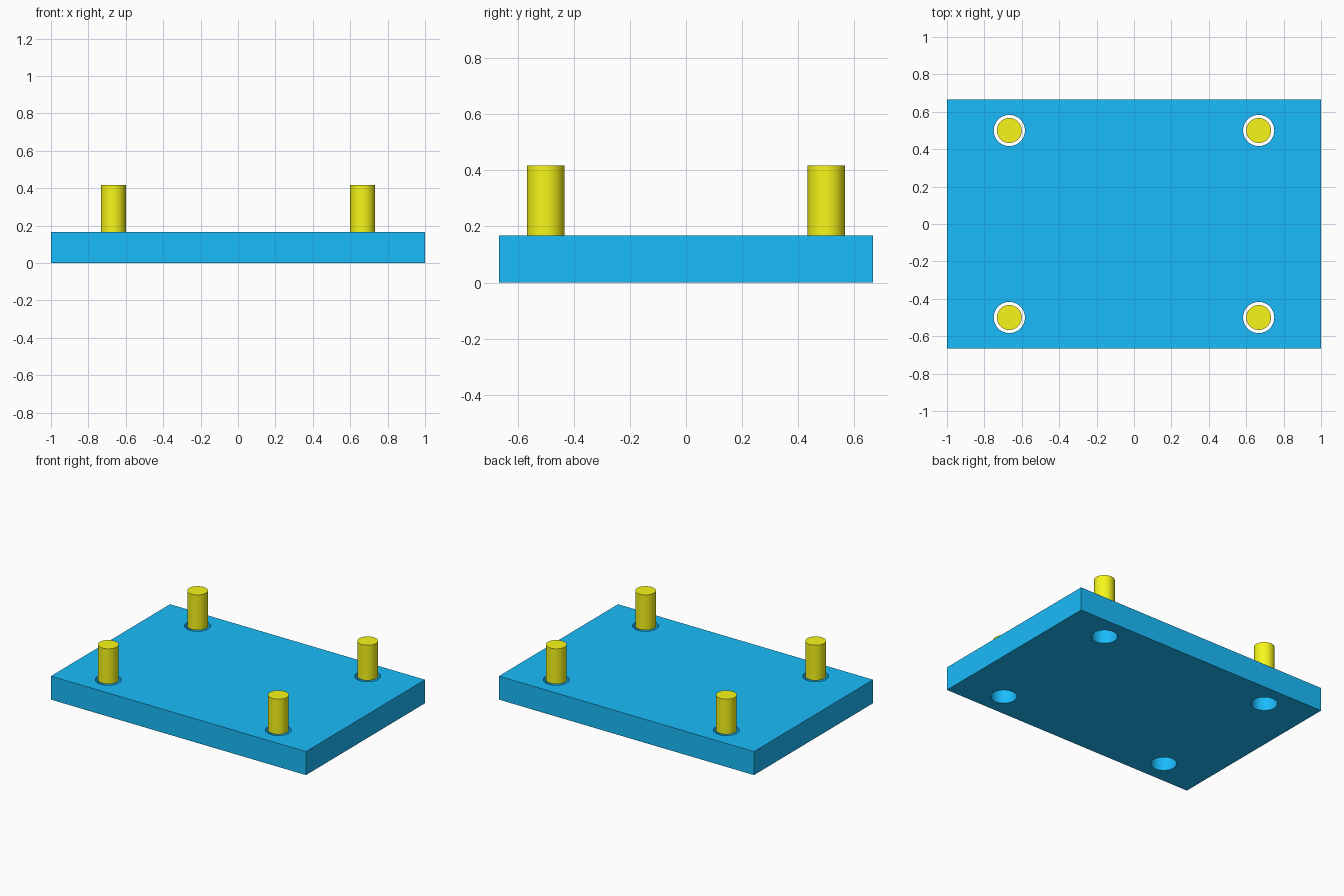
import bpy
import math

if "Cube" in bpy.data.objects:
    bpy.data.objects.remove(bpy.data.objects["Cube"])

HEIGHT = 1 / 6            # plate thickness
HOLE_R, PEG_R = 1 / 12, 1 / 15
PEG_LENGTH = 0.25
CORNERS = [(sx * 2 / 3, sy * 0.5) for sx in (-1, 1) for sy in (-1, 1)]


def material(name, color):
    mat = bpy.data.materials.new(name)
    mat.diffuse_color = color
    mat.use_nodes = True
    mat.node_tree.nodes["Principled BSDF"].inputs["Base Color"].default_value = mat.diffuse_color
    return mat


def cylinder(name, radius, bottom, length, xy):
    bpy.ops.mesh.primitive_cylinder_add(
        vertices=64, radius=radius, depth=length,
        location=(xy[0], xy[1], bottom + length / 2))
    obj = bpy.context.object
    obj.name = name
    return obj


blue = material("blue", (0.01, 0.50, 0.96, 1))
yellow = material("yellow", (0.93, 0.93, 0.01, 1))

# Base plate
bpy.ops.mesh.primitive_cube_add(size=1, location=(0, 0, HEIGHT / 2))
plate = bpy.context.object
plate.name = "base_plate"
plate.scale = (2, 4 / 3, HEIGHT)
bpy.ops.object.transform_apply(location=False, rotation=False, scale=True)
plate.data.materials.append(blue)

# Four through holes
for i, xy in enumerate(CORNERS, 1):
    cutter = cylinder(f"hole_cutter_{i}", HOLE_R, -0.1, HEIGHT + 0.2, xy)
    cutter.data.materials.append(blue)
    bpy.context.view_layer.objects.active = plate
    mod = plate.modifiers.new("hole", 'BOOLEAN')
    mod.operation = 'DIFFERENCE'
    mod.solver = 'EXACT'
    mod.object = cutter
    bpy.ops.object.modifier_apply(modifier=mod.name)
    bpy.data.objects.remove(cutter)

bpy.ops.object.select_all(action='DESELECT')
plate.select_set(True)
bpy.context.view_layer.objects.active = plate
bpy.ops.object.shade_smooth_by_angle(angle=math.radians(30))

# Pegs standing over the holes, level with the top of the plate
for i, xy in enumerate(CORNERS, 1):
    peg = cylinder(f"peg_{i}", PEG_R, HEIGHT, PEG_LENGTH, xy)
    peg.data.materials.append(yellow)
    bpy.ops.object.shade_smooth_by_angle(angle=math.radians(30))
